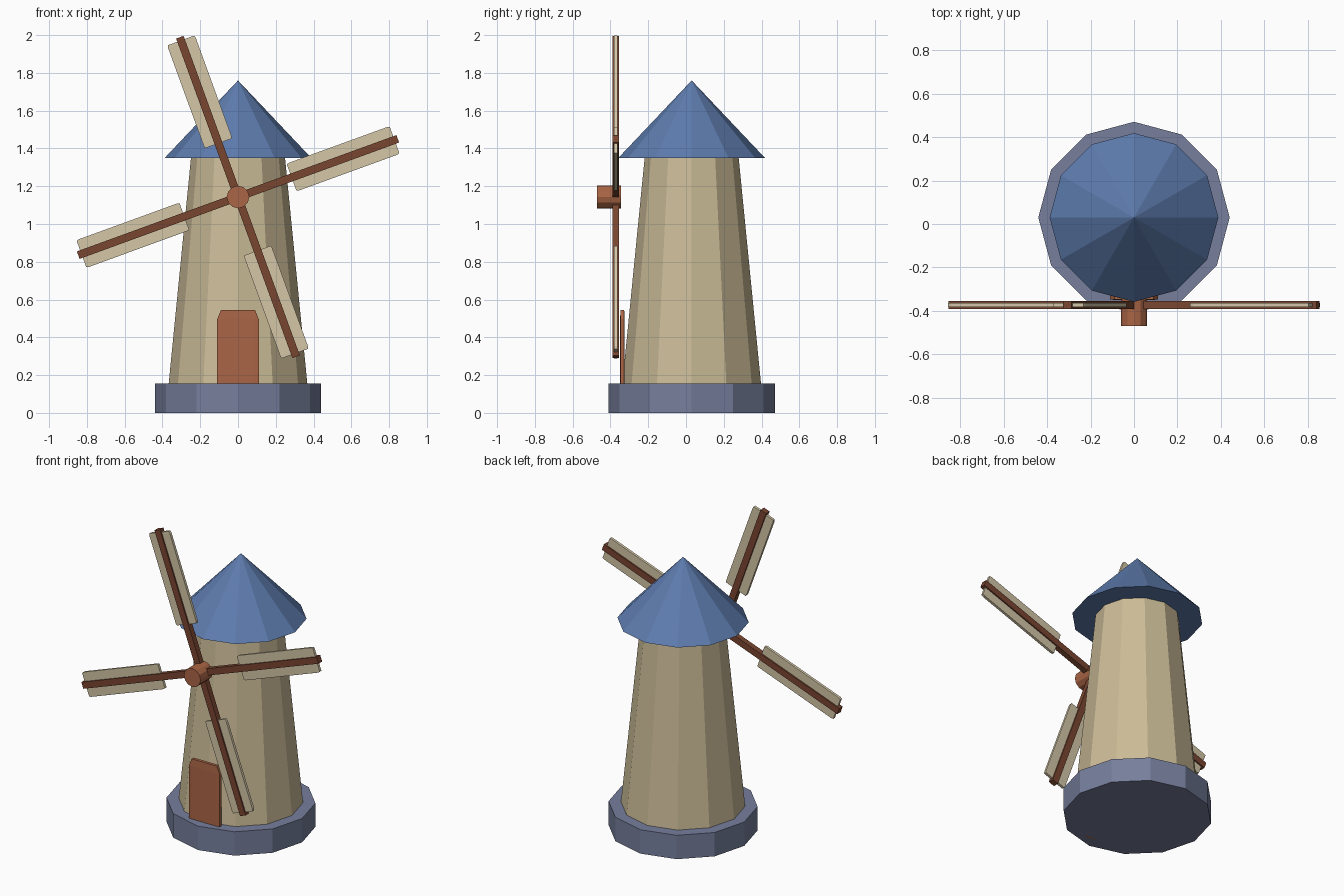
import bpy
from math import radians, pi
from mathutils import Matrix

if "Cube" in bpy.data.objects:
    bpy.data.objects.remove(bpy.data.objects["Cube"])

TOWER_Y = 0.03
HUB_Z = 1.143
BLADE_Y = -0.372


def material(name, rgb):
    m = bpy.data.materials.new(name)
    m.diffuse_color = (*rgb, 1)
    m.use_nodes = True
    m.node_tree.nodes["Principled BSDF"].inputs["Base Color"].default_value = m.diffuse_color
    return m


STONE = material("slate_stone", (0.18, 0.21, 0.33))
PLASTER = material("plaster", (0.60, 0.50, 0.31))
ROOF = material("blue_roof", (0.11, 0.20, 0.42))
WOOD = material("red_wood", (0.40, 0.13, 0.06))
DARK = material("dark_wood", (0.19, 0.06, 0.03))
CANVAS = material("canvas", (0.66, 0.57, 0.39))


def cone(name, r1, r2, z1, z2, mat):
    """Twelve-sided tower section with corners on the axes."""
    bpy.ops.mesh.primitive_cone_add(vertices=12, radius1=r1, radius2=r2, depth=z2 - z1,
                                    location=(0, TOWER_Y, (z1 + z2) / 2))
    ob = bpy.context.object
    ob.name = name
    ob.data.materials.append(mat)
    return ob


def box(name, size, loc, mat, chamfer=0):
    """Box whose chamfer stretches with its proportions."""
    bpy.ops.mesh.primitive_cube_add(size=1)
    ob = bpy.context.object
    ob.name = name
    ob.scale = size
    ob.location = loc
    ob.data.materials.append(mat)
    if chamfer:
        bev = ob.modifiers.new("chamfer", 'BEVEL')
        bev.width = chamfer
        bev.segments = 1
    return ob


# Tower
cone("base", 0.44, 0.44, 0, 0.155, STONE)
cone("tower", 0.367, 0.249, 0.155, 1.35, PLASTER)
cone("roof", 0.388, 0, 1.35, 1.76, ROOF)

# Door, its lower end sunk into the base
box("door", (0.22, 0.024, 0.545), (0, -0.337, 0.2725), WOOD, 0.09)

# Hub
bpy.ops.mesh.primitive_cylinder_add(vertices=12, radius=0.06, depth=0.125,
                                    location=(0, -0.4075, HUB_Z), rotation=(pi / 2, 0, 0))
hub = bpy.context.object
hub.name = "hub"
hub.data.materials.append(WOOD)

# Four blades, each a spar with a canvas sail
for i in range(4):
    turn = Matrix.Rotation(-radians(20 + 90 * i), 4, 'Y')
    parts = [box(f"spar_{i + 1}", (0.90, 0.036, 0.042), (0.45, 0, 0), DARK),
             box(f"sail_{i + 1}", (0.58, 0.018, 0.156), (0.592, 0, 0), CANVAS, 0.025)]
    for ob in parts:
        loc = turn @ ob.location
        ob.location = (loc.x, BLADE_Y, HUB_Z + loc.z)
        ob.rotation_euler = turn.to_euler()
